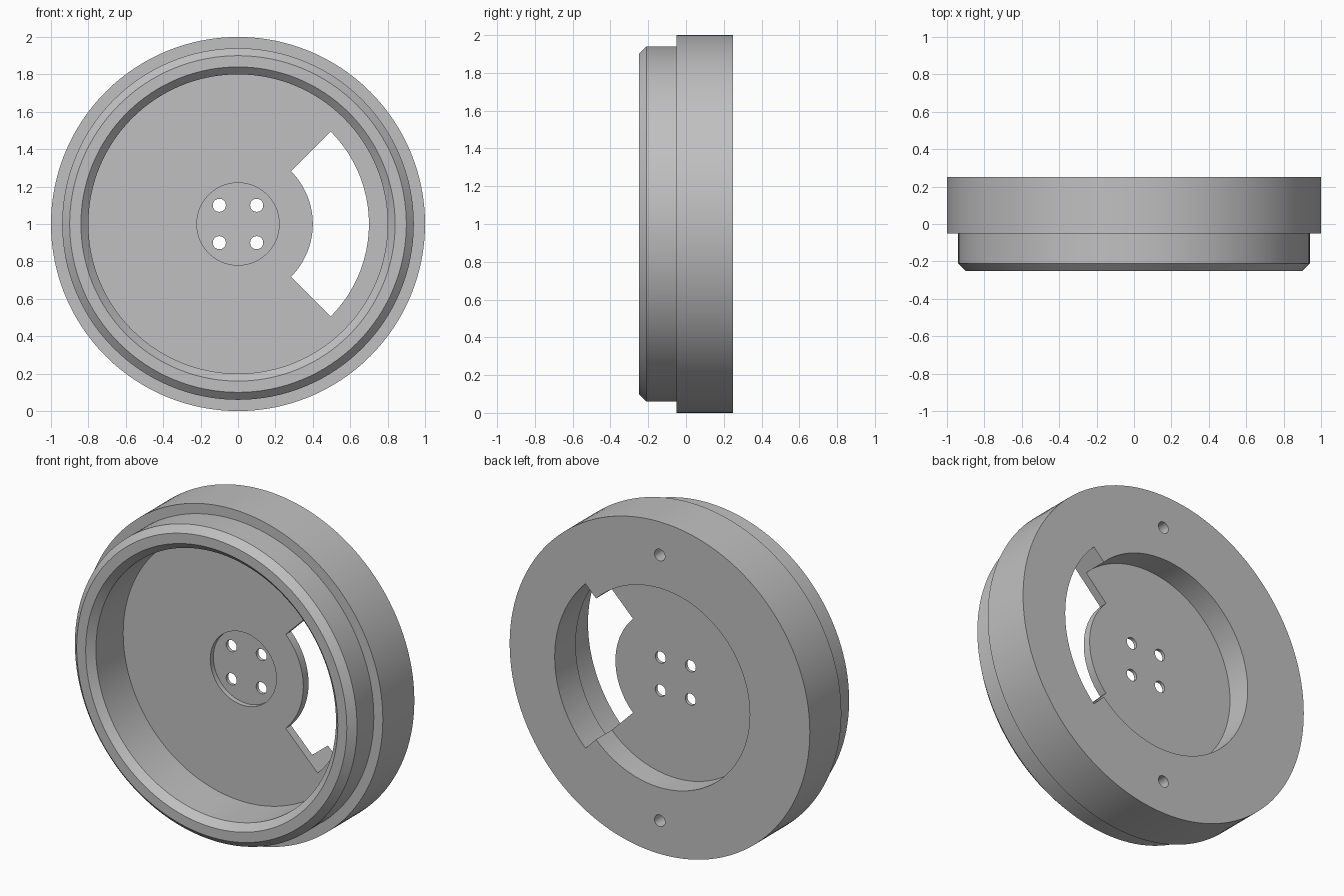
import bpy
import bmesh
from math import cos, sin, pi, radians, tau
from mathutils import Matrix, Vector

default = bpy.data.objects.get("Cube")
if default:
    bpy.data.objects.remove(default, do_unlink=True)

SEGMENTS = 128
CENTRE_Z = 1.0

grey = bpy.data.materials.new("plain grey")
grey.use_nodes = True
colour = (0.53, 0.53, 0.53, 1)
grey.diffuse_color = colour
grey.node_tree.nodes["Principled BSDF"].inputs["Base Color"].default_value = colour


def make_object(name, bm):
    """Turn a bmesh into a scene object at the hub height."""
    bmesh.ops.recalc_face_normals(bm, faces=bm.faces[:])
    mesh = bpy.data.meshes.new(name)
    bm.to_mesh(mesh)
    bm.free()
    mesh.materials.append(grey)
    obj = bpy.data.objects.new(name, mesh)
    obj.location.z = CENTRE_Z
    bpy.context.collection.objects.link(obj)
    return obj


def arc(radius, start, end, steps, cx=0, cz=0):
    return [(cx + radius * cos(start + (end - start) * i / steps),
             cz + radius * sin(start + (end - start) * i / steps))
            for i in range(steps + 1)]


def add_prism(bm, outline, y0, y1):
    """Extrude an x-z outline along y."""
    face = bm.faces.new([bm.verts.new((x, y0, z)) for x, z in outline])
    result = bmesh.ops.extrude_face_region(bm, geom=[face])
    moved = [v for v in result["geom"] if isinstance(v, bmesh.types.BMVert)]
    bmesh.ops.translate(bm, verts=moved, vec=(0, y1 - y0, 0))


def add_hole(bm, x, z, radius, y0, y1):
    add_prism(bm, arc(radius, 0, tau, 32, x, z)[:-1], y0, y1)


# Housing: radius and depth profile from the front hub recess to the back floor
profile = [(0.22, 0.08), (0.22, 0.05), (0.80, 0.05), (0.80, -0.21),
           (0.84, -0.25), (0.90, -0.25), (0.94, -0.21), (0.94, -0.05),
           (1.0, -0.05), (1.0, 0.25), (0.60, 0.25), (0.60, 0.10)]
bm = bmesh.new()
verts = [bm.verts.new((r, y, 0)) for r, y in profile]
edges = [bm.edges.new(pair) for pair in zip(verts, verts[1:])]
bmesh.ops.spin(bm, geom=verts + edges, cent=(0, 0, 0), axis=(0, 1, 0),
               angle=tau, steps=SEGMENTS, use_duplicate=False)
bmesh.ops.remove_doubles(bm, verts=bm.verts[:], dist=0.0001)
bmesh.ops.holes_fill(bm, edges=[e for e in bm.edges if e.is_boundary], sides=0)
housing = make_object("round_housing", bm)

# Cutters: curved window, four hub holes, two blind holes in the back
bm = bmesh.new()
quarter = radians(45)
window = arc(0.70, -quarter, quarter, 32) + arc(0.40, quarter, -quarter, 32)
add_prism(bm, window, -0.1, 0.4)
for sx in (-1, 1):
    for sz in (-1, 1):
        add_hole(bm, 0.1 * sx, 0.1 * sz, 0.035, -0.1, 0.4)
for sz in (-1, 1):
    add_hole(bm, 0, 0.8 * sz, 0.035, 0.10, 0.4)
cutter = make_object("hole_cutter", bm)
cutter.hide_render = True

cut = housing.modifiers.new("holes", 'BOOLEAN')
cut.operation = 'DIFFERENCE'
cut.solver = 'EXACT'
cut.object = cutter

bpy.ops.object.select_all(action='DESELECT')
housing.select_set(True)
bpy.context.view_layer.objects.active = housing
bpy.ops.object.modifier_apply(modifier=cut.name)
bpy.data.objects.remove(cutter, do_unlink=True)
bpy.ops.object.shade_smooth_by_angle(angle=radians(30))
